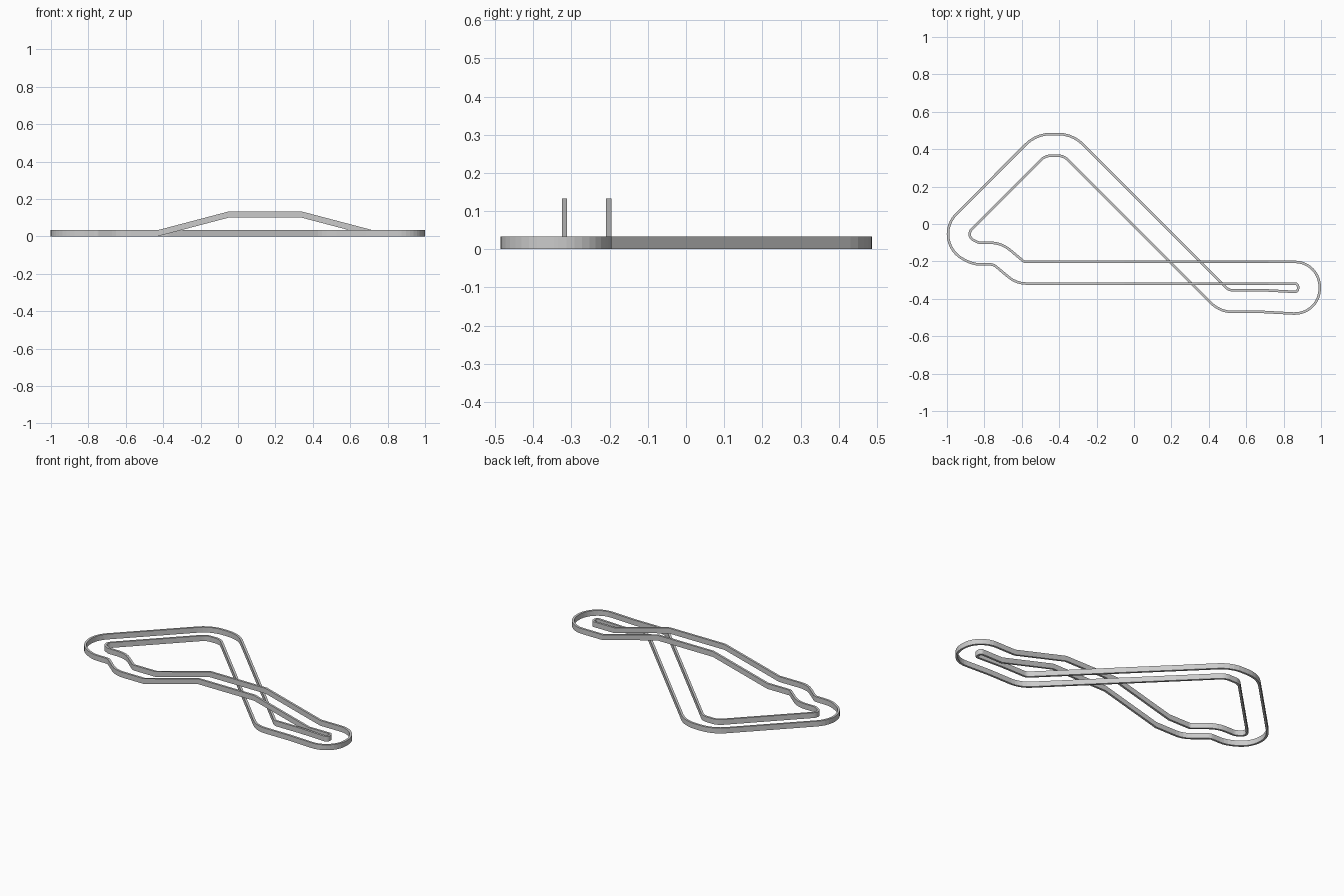
import bpy, bmesh, math
from mathutils import Vector

if "Cube" in bpy.data.objects:
    bpy.data.objects.remove(bpy.data.objects["Cube"])

GAP = 0.058      # rail centre distance from the track centre line
THICK = 0.0135   # rail thickness
HEIGHT = 0.033   # rail height
BRIDGE = 0.100   # lift of the overpass

# Track centre line: x, y, corner radius, lift
CORNERS = [
    (-0.998, -0.077, 0.093, 0),     # far left bend
    (-0.846, -0.158, 0.10, 0),      # small S bend
    (-0.7305, -0.158, 0.105, 0),
    (-0.608, -0.2605, 0.09, 0),
    (-0.43, -0.2605, 0, 0),         # overpass ramp up
    (-0.05, -0.2605, 0, BRIDGE),
    (0.34, -0.2605, 0, BRIDGE),
    (0.72, -0.2605, 0, 0),          # overpass ramp down
    (0.935, -0.2605, 0.075, 0),     # right hairpin
    (0.935, -0.425, 0.075, 0),
    (0.69, -0.412, 0.10, 0),
    (0.483, -0.412, 0.103, 0),      # onto the long diagonal
    (-0.352, 0.423, 0.13, 0),       # top bend
    (-0.499, 0.423, 0.13, 0),
]


def centre_path():
    """Round each corner with an arc; return (point, left normal, lift)."""
    out = []
    n = len(CORNERS)
    for i, (x, y, r, z) in enumerate(CORNERS):
        p = Vector((x, y))
        d0 = (p - Vector(CORNERS[i - 1][:2])).normalized()
        d1 = (Vector(CORNERS[(i + 1) % n][:2]) - p).normalized()
        turn = math.atan2(d0.x * d1.y - d0.y * d1.x, d0.dot(d1))
        left = Vector((-d0.y, d0.x))
        if r == 0:
            out.append((p, left, z))
            continue
        side = 1 if turn > 0 else -1
        start = p - d0 * r * math.tan(abs(turn) / 2)
        centre = start + left * r * side
        steps = max(2, round(abs(turn) / math.radians(9)))
        a0 = math.atan2(left.y, left.x)
        for k in range(steps + 1):
            a = a0 + turn * k / steps
            nrm = Vector((math.cos(a), math.sin(a)))
            out.append((centre - nrm * r * side, nrm, z))
    return out


def make_rail(name, offset):
    """Sweep a rectangular section round the closed track."""
    bm = bmesh.new()
    rings = []
    for p, nrm, z in centre_path():
        ring = []
        for side, h in ((-1, 0), (1, 0), (1, HEIGHT), (-1, HEIGHT)):
            q = p + nrm * (offset + side * THICK / 2)
            ring.append(bm.verts.new((q.x, q.y, z + h)))
        rings.append(ring)
    for i, b in enumerate(rings):
        a = rings[i - 1]
        for k in range(4):
            m = (k + 1) % 4
            bm.faces.new((a[k], a[m], b[m], b[k]))
    bmesh.ops.recalc_face_normals(bm, faces=bm.faces)
    mesh = bpy.data.meshes.new(name)
    bm.to_mesh(mesh)
    bm.free()
    obj = bpy.data.objects.new(name, mesh)
    bpy.context.collection.objects.link(obj)


# The two guard rails, swapping inside and outside at the crossing
make_rail("left_rail", GAP)
make_rail("right_rail", -GAP)
